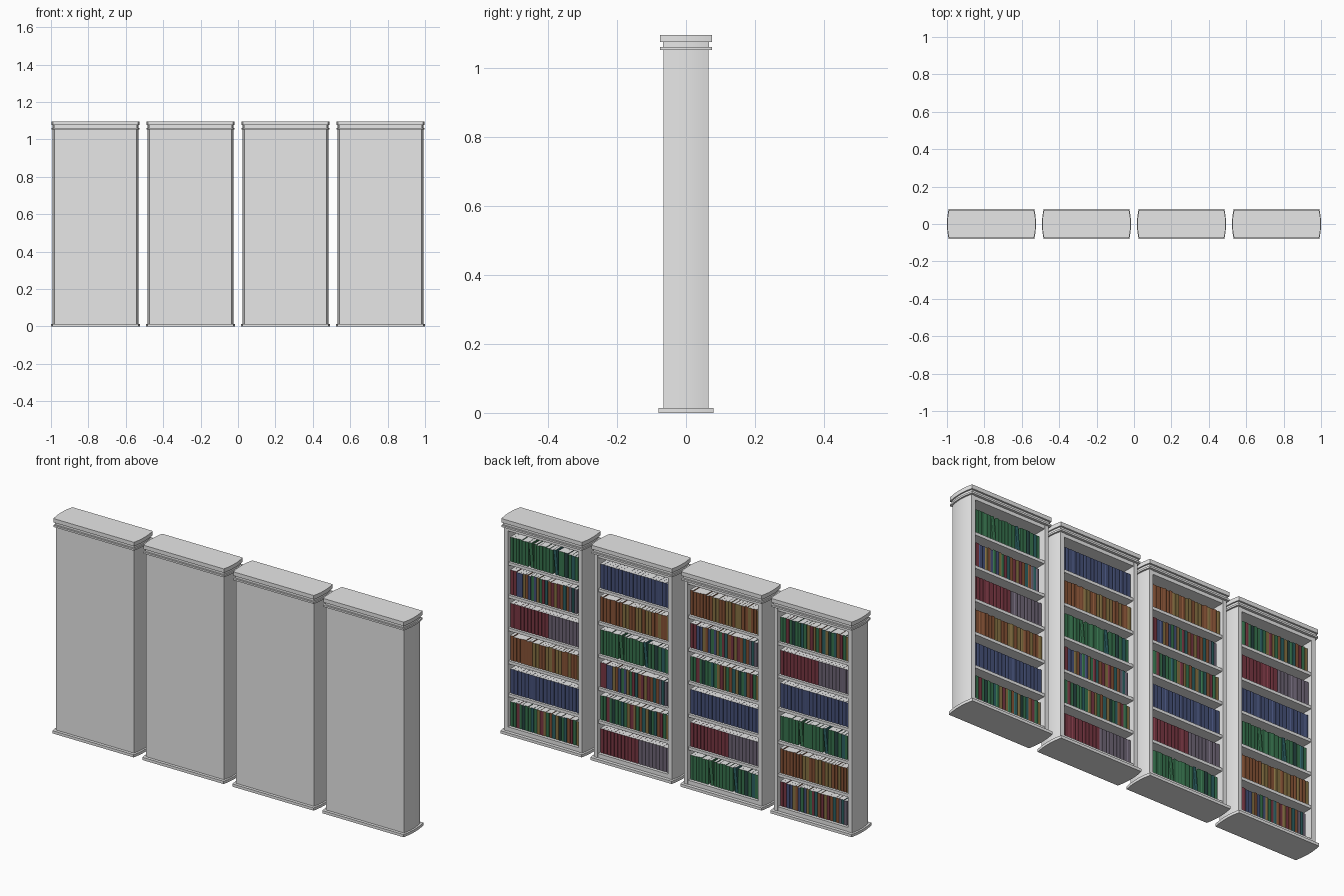
import bpy, bmesh, math, random
from mathutils import Matrix, Vector

cube = bpy.data.objects.get("Cube")
if cube:
    bpy.data.objects.remove(cube, do_unlink=True)


def material(name, rgb):
    m = bpy.data.materials.new(name)
    m.use_nodes = True
    m.diffuse_color = (*rgb, 1)
    m.node_tree.nodes["Principled BSDF"].inputs["Base Color"].default_value = (*rgb, 1)
    return m


PALETTE = {
    "white": (0.8, 0.8, 0.8),
    "green": (0.038, 0.17, 0.075),
    "maroon": (0.19, 0.038, 0.055),
    "blue": (0.06, 0.082, 0.19),
    "brown": (0.24, 0.085, 0.036),
    "purple": (0.155, 0.13, 0.18),
    "olive": (0.24, 0.165, 0.055),
    "teal": (0.026, 0.12, 0.125),
    "dark": (0.02, 0.06, 0.055),
}
NAMES = list(PALETTE)
MATS = [material(n, c) for n, c in PALETTE.items()]


def finish(bm, name, mats):
    bmesh.ops.recalc_face_normals(bm, faces=bm.faces)
    mesh = bpy.data.meshes.new(name)
    bm.to_mesh(mesh)
    bm.free()
    for m in mats:
        mesh.materials.append(m)
    return mesh


def place(name, mesh, x=0, z=0):
    ob = bpy.data.objects.new(name, mesh)
    ob.location = (x, 0, z)
    bpy.context.collection.objects.link(ob)


def raise_outline(bm, outline, z0, z1):
    """Raise a plan outline into a closed solid; return its end caps and walls."""
    low, high = ([bm.verts.new((x, y, z)) for x, y in outline] for z in (z0, z1))
    caps = [bm.faces.new(low), bm.faces.new(high)]
    walls = [bm.faces.new((low[i - 1], low[i], high[i], high[i - 1]))
             for i in range(len(low))]
    return caps, walls


def prism(name, outline, z0, z1):
    """Carcass part: a raised outline, smooth on its curved sides."""
    bm = bmesh.new()
    raise_outline(bm, outline, z0, z1)
    mesh = finish(bm, name, MATS[:1])
    for p in mesh.polygons:
        p.use_smooth = True
    mesh.set_sharp_from_angle(angle=math.radians(30))
    return mesh


def arc(half_w, half_d, bulge=0.009, n=10):
    """Bowed end, from the -y corner to the +y corner."""
    ts = [-1 + 2 * i / n for i in range(n + 1)]
    return [(half_w - bulge * t * t, half_d * t) for t in ts]


def bowed(half_w, half_d):
    side = arc(half_w, half_d)
    return side + [(-x, -y) for x, y in side]


def box(half_w, y0, y1):
    return [(-half_w, y0), (half_w, y0), (half_w, y1), (-half_w, y1)]


INNER = 0.199
FLOOR, PITCH, SHELF = 0.035, 0.168, 0.015

# Carcass parts shared by every bookcase
side = arc(0.229, 0.065) + [(INNER, 0.065), (INNER, -0.065)]
PARTS = {
    "base": prism("base", bowed(0.238, 0.08), 0, 0.014),
    "left_side": prism("left_side", side, 0.014, 1.053),
    "right_side": prism("right_side", [(-x, y) for x, y in side], 0.014, 1.053),
    "closed_panel": prism("closed_panel", box(INNER, -0.065, -0.055), 0.014, 1.053),
    "plinth": prism("plinth", box(INNER, -0.055, 0.063), 0.014, FLOOR),
    "header": prism("header", box(INNER, -0.055, 0.063), 1.035, 1.053),
    "lower_cornice": prism("lower_cornice", bowed(0.236, 0.076), 1.053, 1.062),
    "cornice_neck": prism("cornice_neck", bowed(0.23, 0.067), 1.062, 1.076),
    "crown": prism("crown", bowed(0.236, 0.076), 1.076, 1.096),
}
SHELF_MESH = prism("shelf", box(INNER, -0.055, 0.06), -SHELF, 0)


# Book sets
def add_book(bm, x, w, h, depth, colour, lean):
    """One book hanging off its +x edge, with a rounded spine and pale page edges."""
    front, r, bow = 0.048, w * 0.16, w * 0.09
    outline = [(x, front - depth), (x, front - bow), (x - r, front),
               (x - w + r, front), (x - w, front - bow), (x - w, front - depth)]
    pages, covers = raise_outline(bm, outline, 0, h)
    rims = bmesh.ops.inset_individual(bm, faces=pages, thickness=0.0012)["faces"]
    for f in covers + rims:
        f.material_index = NAMES.index(colour)
    verts = {v for f in pages + covers for v in f.verts}
    bmesh.ops.rotate(bm, verts=list(verts), cent=Vector((x, 0, 0)),
                     matrix=Matrix.Rotation(lean, 3, "Y"))


def book_row(name, pick, widths, heights, leaning=False, seed=1):
    rng = random.Random(seed)
    bm = bmesh.new()
    x, i = INNER - 0.002, 0
    while True:
        w = rng.uniform(*widths)
        lean = 0.09 if leaning and i % 7 == 6 else 0
        if lean:
            x -= 0.012
        if x - w < -INNER + 0.001:
            break
        t = (INNER - x) / (2 * INNER)
        add_book(bm, x, w - 0.0008, rng.uniform(*heights), rng.uniform(0.088, 0.092),
                 pick(rng, t), lean)
        x -= w
        i += 1
    return finish(bm, name, MATS)


MIXED = ["maroon", "brown", "green", "blue", "purple", "teal", "olive", "brown"]
WOODLAND = ["green", "olive", "dark", "teal", "maroon", "olive", "brown", "green"]
EVEN, VARIED = (0.1225, 0.123), (0.121, 0.126)
ROWS = {
    "green": book_row("green_books", lambda r, t: "green" if t < 0.6 else
                      r.choice(["green", "dark", "teal", "green"]),
                      (0.015, 0.021), VARIED, True, 3),
    "mixed": book_row("mixed_books", lambda r, t: r.choice(MIXED),
                      (0.014, 0.019), VARIED, False, 5),
    "red": book_row("red_and_purple_books", lambda r, t: "maroon" if t < 0.54 else "purple",
                    (0.0196, 0.0197), EVEN),
    "brown": book_row("brown_books", lambda r, t: "brown" if t < 0.25 else
                      r.choice(["brown", "olive"]),
                      (0.016, 0.02), VARIED, False, 8),
    "blue": book_row("blue_books", lambda r, t: "blue", (0.0206, 0.0207), EVEN),
    "woodland": book_row("woodland_books", lambda r, t: r.choice(WOODLAND),
                         (0.014, 0.02), VARIED, False, 11),
}

# Rows from top to bottom, for the cases from +x to -x
LAYOUT = [
    "green mixed red brown blue woodland",
    "blue brown green mixed woodland red",
    "brown mixed woodland blue red green",
    "woodland red blue green brown mixed",
]

# Assemble the four bookcases
for c, rows in enumerate(LAYOUT):
    cx = 0.762 - c * 0.508
    for part, mesh in PARTS.items():
        place(f"case_{c + 1}_{part}", mesh, cx)
    for level, row in enumerate(reversed(rows.split())):
        z = FLOOR + PITCH * level
        if level:
            place(f"case_{c + 1}_shelf_{level}", SHELF_MESH, cx, z)
        place(f"case_{c + 1}_{row}_books", ROWS[row], cx, z)
